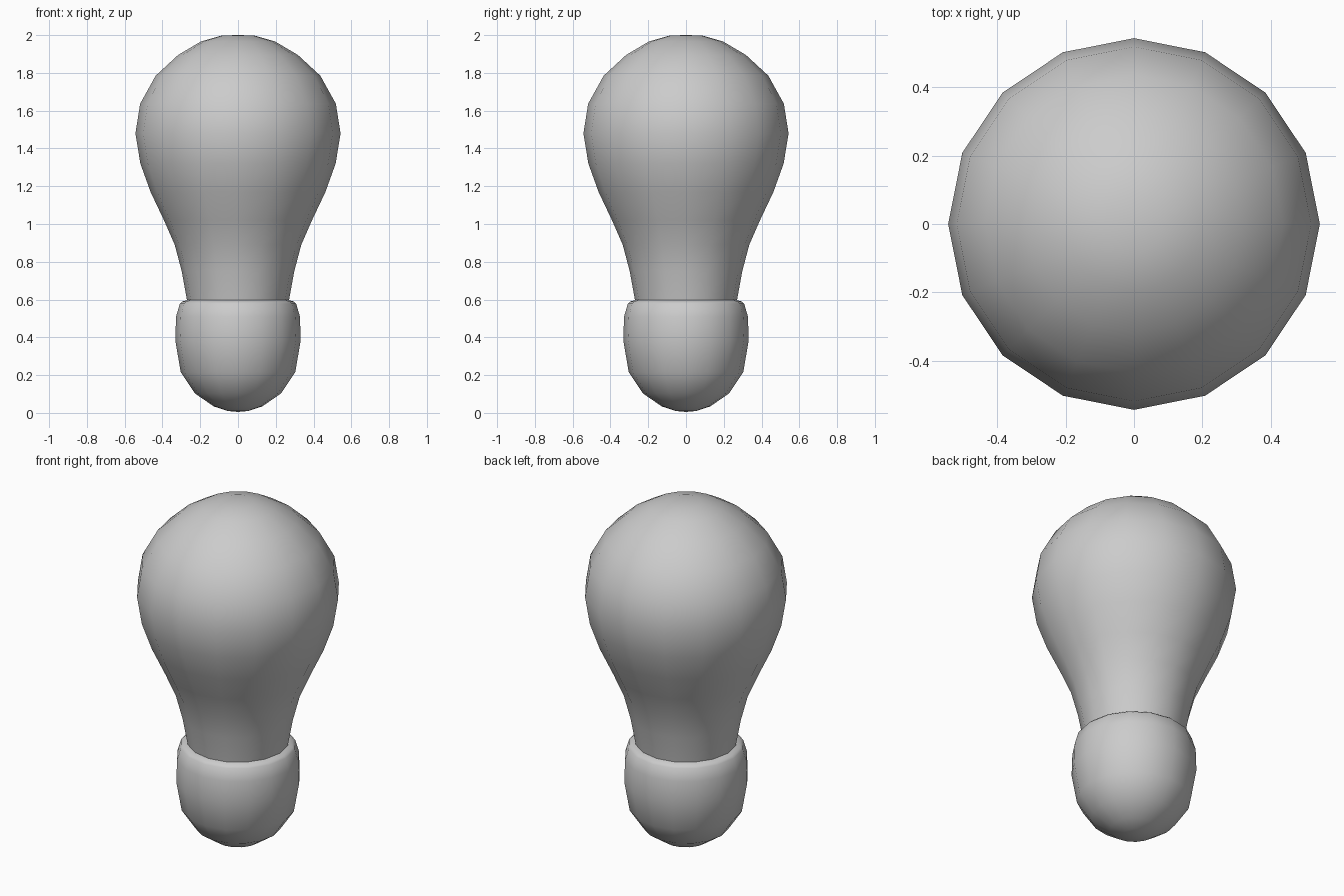
import bpy, bmesh, math

if "Cube" in bpy.data.objects:
    bpy.data.objects.remove(bpy.data.objects["Cube"])

SIDES = 16


def lathe(name, profile):
    """Revolve (radius, z) points around z; zero radius makes a pole."""
    bm = bmesh.new()
    rings = []
    for r, z in profile:
        if r == 0:
            rings.append([bm.verts.new((0, 0, z))] * SIDES)
        else:
            rings.append([bm.verts.new((r * math.cos(i * math.tau / SIDES),
                                        r * math.sin(i * math.tau / SIDES), z))
                          for i in range(SIDES)])
    for a, b in zip(rings, rings[1:]):
        for i in range(SIDES):
            j = (i + 1) % SIDES
            bm.faces.new(list(dict.fromkeys((a[i], a[j], b[j], b[i]))))
    bmesh.ops.recalc_face_normals(bm, faces=bm.faces)
    mesh = bpy.data.meshes.new(name)
    bm.to_mesh(mesh)
    bm.free()
    obj = bpy.data.objects.new(name, mesh)
    bpy.context.collection.objects.link(obj)
    bpy.ops.object.select_all(action='DESELECT')
    obj.select_set(True)
    bpy.context.view_layer.objects.active = obj
    bpy.ops.object.shade_smooth_by_angle(angle=math.radians(42))
    return obj


# Rounded socket with a narrow ledge around the neck
lathe("socket", [(0, 0.005), (0.053, 0.01), (0.128, 0.034), (0.228, 0.103),
                 (0.303, 0.215), (0.332, 0.383), (0.328, 0.51),
                 (0.308, 0.578), (0.295, 0.59), (0.27, 0.597)])

# Pear-shaped glass
lathe("glass_bulb", [(0.27, 0.597), (0.298, 0.75), (0.335, 0.89),
                     (0.392, 1.02), (0.463, 1.17), (0.517, 1.32),
                     (0.543, 1.48), (0.518, 1.637), (0.436, 1.785),
                     (0.317, 1.895), (0.195, 1.967), (0.085, 1.998), (0, 2.0)])
